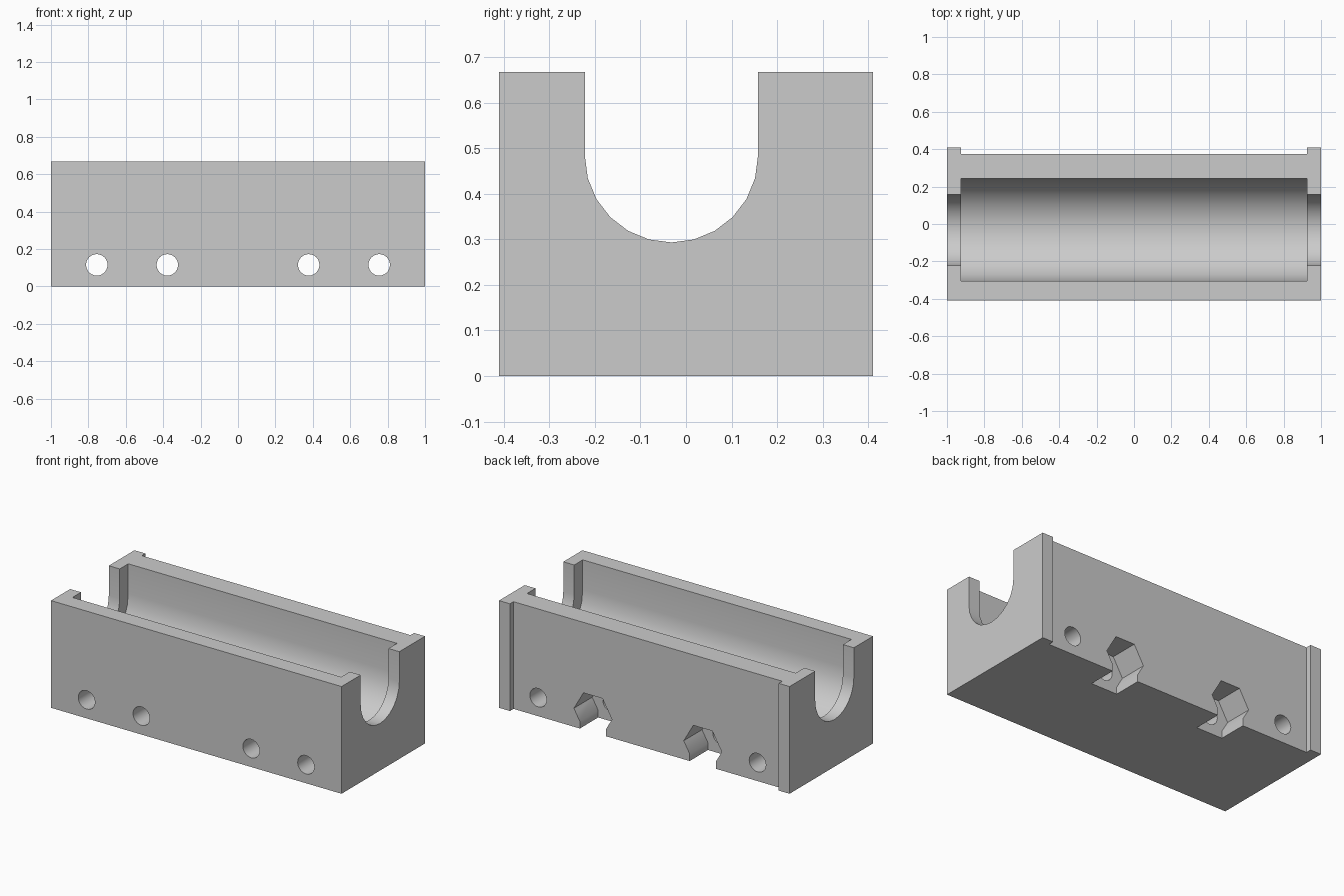
import bpy
import bmesh
from math import cos, sin, pi, radians
from mathutils import Vector

cube = bpy.data.objects.get("Cube")
if cube:
    bpy.data.objects.remove(cube, do_unlink=True)

grey = bpy.data.materials.new("plain grey")
grey.use_nodes = True
GREY = (0.6, 0.6, 0.6, 1)
grey.diffuse_color = GREY
grey.node_tree.nodes["Principled BSDF"].inputs["Base Color"].default_value = GREY


def prism(name, profile, direction):
    """Extrude a closed 3D profile along a direction."""
    bm = bmesh.new()
    face = bm.faces.new([bm.verts.new(p) for p in profile])
    ext = bmesh.ops.extrude_face_region(bm, geom=[face])
    moved = [v for v in ext["geom"] if isinstance(v, bmesh.types.BMVert)]
    bmesh.ops.translate(bm, verts=moved, vec=Vector(direction))
    bmesh.ops.recalc_face_normals(bm, faces=bm.faces)
    mesh = bpy.data.meshes.new(name)
    bm.to_mesh(mesh)
    bm.free()
    mesh.materials.append(grey)
    obj = bpy.data.objects.new(name, mesh)
    bpy.context.collection.objects.link(obj)
    return obj


def cut(target, cutter):
    """Subtract the cutter, then discard it."""
    bpy.ops.object.select_all(action="DESELECT")
    bpy.context.view_layer.objects.active = target
    target.select_set(True)
    mod = target.modifiers.new("cut", "BOOLEAN")
    mod.operation, mod.solver, mod.object = "DIFFERENCE", "EXACT", cutter
    bpy.ops.object.modifier_apply(modifier=mod.name)
    bpy.data.objects.remove(cutter, do_unlink=True)


def trough(x0, x1, radius):
    """U-shaped channel along x, round at the bottom and open at the top."""
    arc = [(x0, BORE_Y + radius * cos(a), BORE_Z + radius * sin(a))
           for a in (pi + pi * i / 12 for i in range(13))]
    top = [(x0, BORE_Y + radius, 1), (x0, BORE_Y - radius, 1)]
    return prism("trough_cutter", arc + top, (x1 - x0, 0, 0))


def rod(x, z, radius, sides, y0, y1):
    """Polygonal rod along y."""
    ring = [(x + radius * cos(2 * pi * i / sides), y0, z + radius * sin(2 * pi * i / sides))
            for i in range(sides)]
    return prism("rod_cutter", ring, (0, y1 - y0, 0))


HEIGHT, DEPTH, BACK, INNER = 0.667, 0.41, 0.375, 0.925
BORE_Y, BORE_Z = -0.032, 0.483
HOLE_Z = 0.115

# Block with a raised full-height pad at each end of the back
outline = [(-1, -DEPTH), (1, -DEPTH), (1, DEPTH), (INNER, DEPTH), (INNER, BACK),
           (-INNER, BACK), (-INNER, DEPTH), (-1, DEPTH)]
block = prism("bearing_block", [(x, y, 0) for x, y in outline], (0, 0, HEIGHT))

# Wide cradle inside, narrower shaft slot through both ends
cut(block, trough(-INNER, INNER, 0.274))
cut(block, trough(-1.1, 1.1, 0.19))

for side in (-1, 1):
    # Screw holes from front to back
    for x in (0.378, 0.755):
        cut(block, rod(side * x, HOLE_Z, 0.0575, 24, -0.6, 0.6))
    # Hexagonal nut pocket in the back, open to the bottom
    x = side * 0.378
    cut(block, rod(x, HOLE_Z, 0.131, 6, 0.195, 0.6))
    slot = [(x - 0.09, 0.195, -0.1), (x + 0.09, 0.195, -0.1),
            (x + 0.09, 0.195, HOLE_Z), (x - 0.09, 0.195, HOLE_Z)]
    cut(block, prism("slot_cutter", slot, (0, 0.4, 0)))

block.select_set(True)
bpy.context.view_layer.objects.active = block
bpy.ops.object.shade_smooth_by_angle(angle=radians(30))
